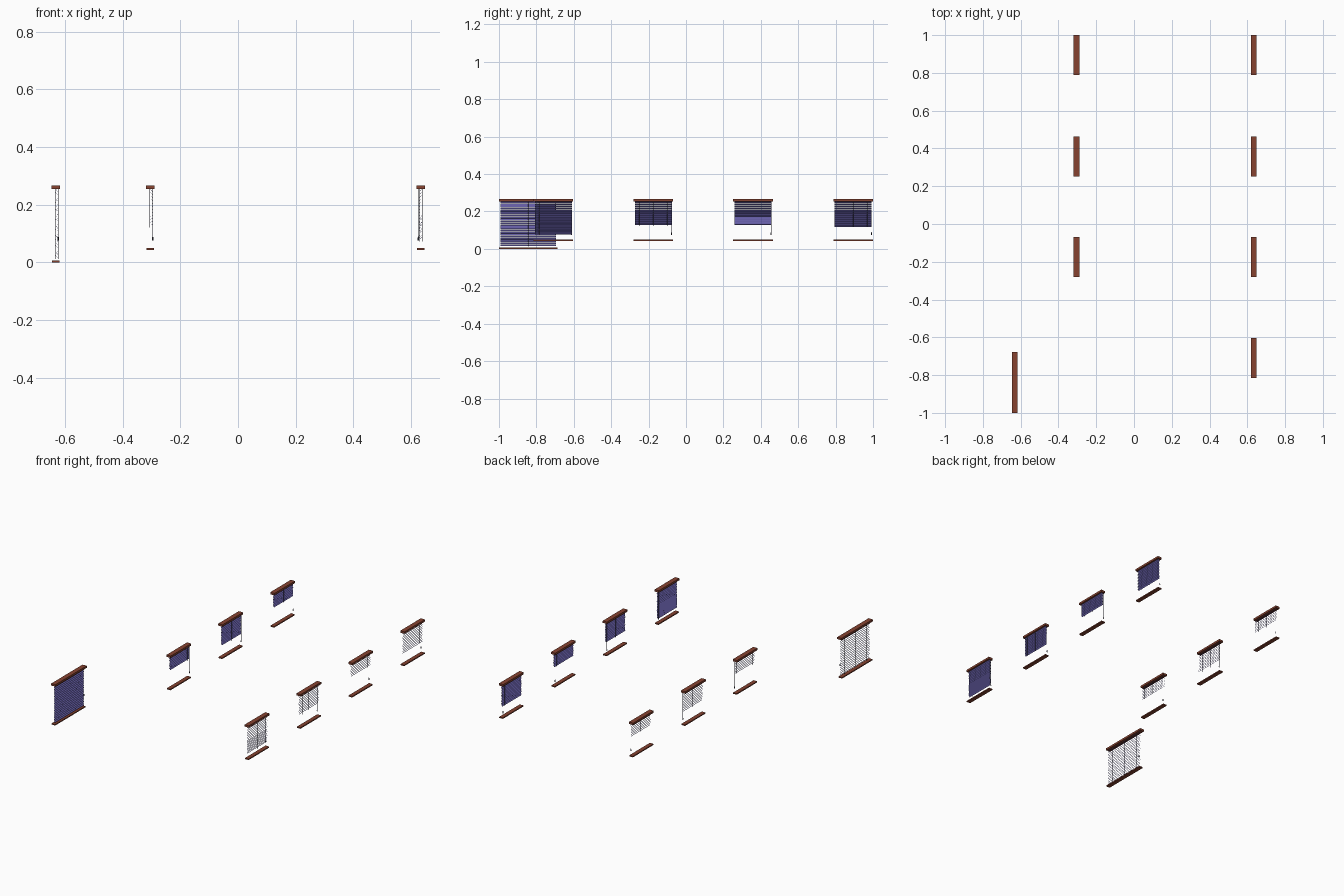
import bpy, math
from mathutils import Vector

if "Cube" in bpy.data.objects:
    bpy.data.objects.remove(bpy.data.objects["Cube"])


def material(name, col):
    m = bpy.data.materials.new(name)
    m.diffuse_color = (*col, 1)
    m.use_nodes = True
    m.node_tree.nodes["Principled BSDF"].inputs["Base Color"].default_value = m.diffuse_color
    return m


WOOD = material("brown_wood", (0.24, 0.055, 0.03))
SLAT = material("violet_slat", (0.13, 0.11, 0.38))
CORD = material("dark_cord", (0.05, 0.05, 0.08))


def mesh_object(name, verts, faces, mat):
    me = bpy.data.meshes.new(name)
    me.from_pydata(verts, [], faces)
    me.materials.append(mat)
    ob = bpy.data.objects.new(name, me)
    bpy.context.collection.objects.link(ob)
    return ob


def extrude_y(verts, faces, profile, y0, y1):
    # prism along y from an x/z profile
    b, n = len(verts), len(profile)
    verts += [(x, y0, z) for x, z in profile] + [(x, y1, z) for x, z in profile]
    faces += [(b + i, b + (i + 1) % n, b + n + (i + 1) % n, b + n + i) for i in range(n)]
    faces += [tuple(b + i for i in reversed(range(n))), tuple(b + n + i for i in range(n))]


def rail(name, x0, x1, y0, y1, z0, z1):
    v, f = [], []
    extrude_y(v, f, [(x0, z0), (x0, z1), (x1, z1), (x1, z0)], y0, y1)
    return mesh_object(name, v, f, WOOD)


def rod(verts, faces, x, y, rings, sides=6):
    # vertical turned piece: rings = (z, radius), top to bottom
    b = len(verts)
    for z, r in rings:
        for i in range(sides):
            a = 2 * math.pi * i / sides
            verts.append((x + r * math.cos(a), y + r * math.sin(a), z))
    for k in range(len(rings) - 1):
        for i in range(sides):
            j = (i + 1) % sides
            p, q = b + k * sides, b + (k + 1) * sides
            faces.append((p + i, q + i, q + j, p + j))
    faces.append(tuple(b + i for i in range(sides)))
    faces.append(tuple(b + (len(rings) - 1) * sides + i for i in reversed(range(sides))))


def slat_profile(cx, cz, width, tilt):
    # thin, slightly crowned slat section
    h, t = width / 2, 0.0003
    pts = [(-h, -t), (-h, t), (0, 0.0008 + t), (h, t), (h, -t), (0, 0.0008 - t)]
    c, s = math.cos(tilt), math.sin(tilt)
    return [(cx + x * c + z * s, cz - x * s + z * c) for x, z in pts]


def blind(tag, cx, y0, y1, slat_low, side, rail_z, rail_y1, cord=True, dense=False, pitch=0.0105):
    # head rail and bottom rail
    rail(tag + "_head_rail", cx - 0.015, cx + 0.015, y0, y1, 0.254, 0.267)
    rail(tag + "_bottom_rail", cx - 0.013, cx + 0.013, y0, rail_y1, rail_z, rail_z + 0.007)
    sx = cx + 0.003 * (side > 0)
    ya, yb = y0 + 0.007, rail_y1 - 0.007
    # tilted slats
    v, f = [], []
    z = 0.249
    while z > slat_low + 0.004:
        extrude_y(v, f, slat_profile(sx, z, 0.0125, side * math.radians(48)), ya, yb)
        z -= 0.0075 if dense and z < 0.175 else pitch
    mesh_object(tag + "_slats", v, f, SLAT)
    # ladder cords on both faces of the slats
    v, f = [], []
    for t in (0.12, 0.5, 0.88):
        for dx in (-0.005, 0.005):
            rod(v, f, sx + dx, ya + t * (yb - ya), [(0.256, 0.0005), (slat_low, 0.0005)], 4)
    mesh_object(tag + "_ladder_cords", v, f, CORD)
    # pull cord with tassel
    v, f = [], []
    px, py = cx + 0.008 * side, yb - 0.002
    if cord:
        rod(v, f, px, py, [(0.256, 0.001), (0.088, 0.001)])
    rod(v, f, px, py, [(0.09, 0.001), (0.087, 0.0022), (0.078, 0.003), (0.075, 0.002)], 8)
    mesh_object(tag + "_pull_cord", v, f, CORD)


# large fully lowered blind
blind("large_blind", -0.632, -1.0, -0.677, 0.012, 1, 0.0, -0.687, pitch=0.0115)

# left row: (start y, lowest slat, pull cord shown)
for i, (y, low, cord) in enumerate([(-0.281, 0.165, True), (0.252, 0.12, True), (0.788, 0.165, False)]):
    blind(f"left_blind_{i + 1}", -0.304, y, y + 0.212, low, 1, 0.043, y + 0.212, cord)

# right row, slats tilted the other way
for i, (y, low, cord) in enumerate([(-0.815, 0.073, True), (-0.281, 0.122, True),
                                    (0.252, 0.165, True), (0.788, 0.116, False)]):
    blind(f"right_blind_{i + 1}", 0.634, y, y + 0.212, low, -1, 0.043, y + 0.212, cord, i == 0)
